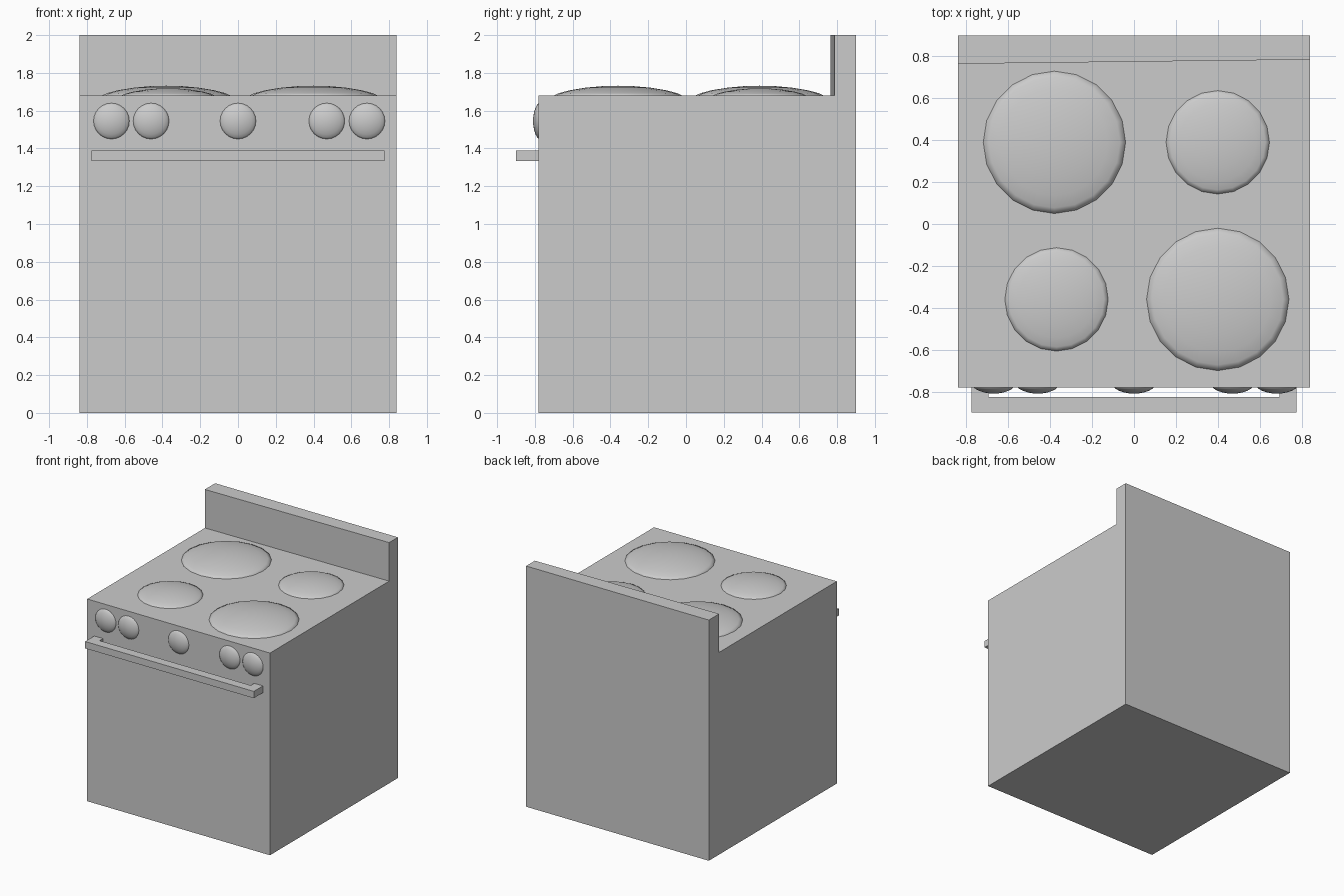
import bpy, bmesh
from math import cos, sin, pi
from mathutils import Matrix, Vector

if "Cube" in bpy.data.objects:
    bpy.data.objects.remove(bpy.data.objects["Cube"])


def finish(name, bm, smooth=False):
    bmesh.ops.recalc_face_normals(bm, faces=bm.faces[:])
    mesh = bpy.data.meshes.new(name)
    bm.to_mesh(mesh)
    bm.free()
    obj = bpy.data.objects.new(name, mesh)
    bpy.context.collection.objects.link(obj)
    for p in mesh.polygons:
        p.use_smooth = smooth and len(p.vertices) < 5
    return obj


def prism(name, bottom, top):
    """Solid between two matching outlines."""
    bm = bmesh.new()
    a = [bm.verts.new(p) for p in bottom]
    b = [bm.verts.new(p) for p in top]
    n = len(a)
    bm.faces.new(a)
    bm.faces.new(b)
    for i in range(n):
        j = (i + 1) % n
        bm.faces.new((a[i], a[j], b[j], b[i]))
    return finish(name, bm)


def dome(name, centre, radius, height, sides, rot=Matrix()):
    """Shallow smooth dome on a slightly sunken base."""
    bm = bmesh.new()
    rings = [(1, -0.01)] + [(r, height * (1 - r * r) ** 0.75)
                            for r in (1, 0.92, 0.75, 0.5, 0.25)]
    loops = []
    for r, z in rings:
        loops.append([bm.verts.new((radius * r * cos(2 * pi * i / sides),
                                    radius * r * sin(2 * pi * i / sides), z))
                      for i in range(sides)])
    for lo, hi in zip(loops, loops[1:]):
        for i in range(sides):
            j = (i + 1) % sides
            bm.faces.new((lo[i], lo[j], hi[j], hi[i]))
    tip = bm.verts.new((0, 0, height))
    for i in range(sides):
        bm.faces.new((loops[-1][i], loops[-1][(i + 1) % sides], tip))
    bm.faces.new(loops[0])
    bm.transform(Matrix.Translation(Vector(centre)) @ rot)
    return finish(name, bm, True)


FRONT, BACK, TOP = -0.78, 0.90, 1.68


# Body and back panel: one L-shaped side profile, panel face slightly askew
def side(x, panel_y):
    return [(x, FRONT, 0), (x, BACK, 0), (x, BACK, 2), (x, panel_y, 2),
            (x, panel_y, TOP), (x, FRONT, TOP)]


prism("stove_body", side(-0.84, 0.765), side(0.84, 0.785))

# Oven door handle: U-shaped bar
outline = [(-0.775, FRONT), (-0.775, -0.90), (0.775, -0.90), (0.775, FRONT),
           (0.695, FRONT), (0.695, -0.825), (-0.695, -0.825), (-0.695, FRONT)]
prism("door_handle", [(x, y, 1.333) for x, y in outline],
      [(x, y, 1.39) for x, y in outline])

# Burners
for name, x, y, r, h in (("back_left", -0.38, 0.39, 0.34, 0.052),
                         ("front_right", 0.40, -0.36, 0.34, 0.052),
                         ("back_right", 0.40, 0.39, 0.247, 0.038),
                         ("front_left", -0.37, -0.36, 0.247, 0.038)):
    dome(name + "_burner", (x, y, TOP), r, h, 20)

# Control knobs
for i, x in enumerate((-0.67, -0.46, 0, 0.47, 0.683)):
    dome(f"knob_{i + 1}", (x, FRONT, 1.545), 0.095, 0.03, 24,
         Matrix.Rotation(pi / 2, 4, 'X'))
